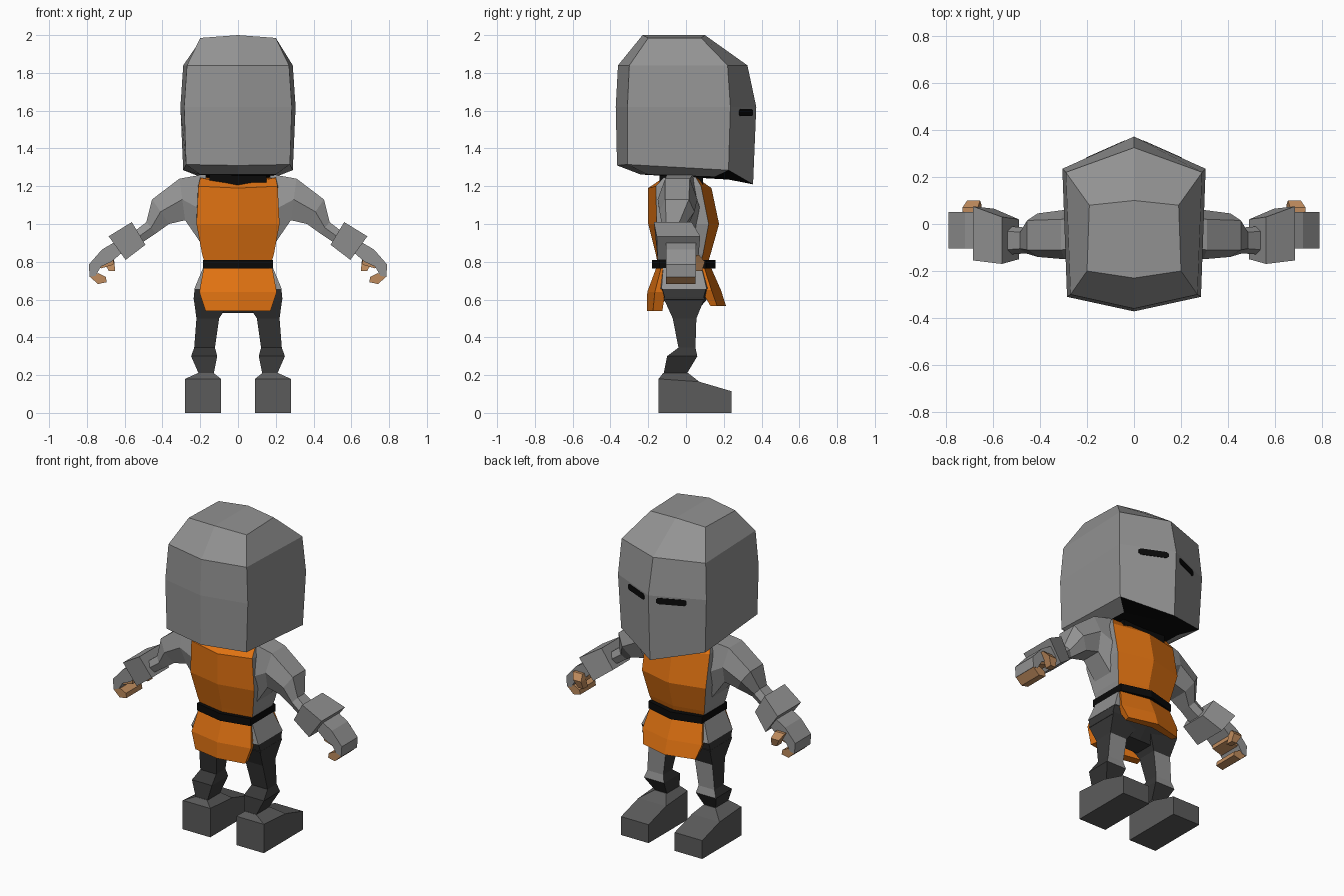
import bpy, bmesh
from mathutils import Vector

cube = bpy.data.objects.get("Cube")
if cube:
    bpy.data.objects.remove(cube, do_unlink=True)


def material(name, r, g, b):
    m = bpy.data.materials.new(name)
    m.use_nodes = True
    m.diffuse_color = (r, g, b, 1)
    m.node_tree.nodes["Principled BSDF"].inputs["Base Color"].default_value = (r, g, b, 1)
    return m


STEEL = material("steel", .29, .29, .29)
ORANGE = material("orange cloth", .75, .17, .006)
BLACK = material("black", .003, .003, .003)
DARK = material("dark cloth", .038, .038, .038)
BOOT = material("boot grey", .105, .105, .105)
SKIN = material("skin", .52, .26, .11)


def loft(name, rings, mats, rule=None, mirror=False):
    """Bridge equal rings of points, cap both ends, colour faces by rule."""
    bm = bmesh.new()
    loops = [[bm.verts.new(p) for p in ring] for ring in rings]
    n = len(loops[0])
    for a, b in zip(loops, loops[1:]):
        for i in range(n):
            j = (i + 1) % n
            bm.faces.new((a[i], a[j], b[j], b[i]))
    for cap in (loops[0], loops[-1]):
        if n == 6:
            bm.faces.new(cap[:4])
            bm.faces.new(cap[3:] + cap[:1])
        else:
            bm.faces.new(cap)
    bmesh.ops.recalc_face_normals(bm, faces=bm.faces)
    if rule:
        for f in bm.faces:
            f.material_index = rule(f.normal, f.calc_center_median())
    me = bpy.data.meshes.new(name)
    bm.to_mesh(me)
    bm.free()
    for m in mats:
        me.materials.append(m)
    ob = bpy.data.objects.new(name, me)
    bpy.context.collection.objects.link(ob)
    if mirror:
        mod = ob.modifiers.new("mirror", "MIRROR")
        mod.use_mirror_merge = False
    return ob


def hexagon(xf, xb, yf, ycf, ycb, yb, zf, zcf=None, zcb=None, zb=None):
    """Symmetric ring: front middle, front corners, back corners, back middle."""
    zcf, zcb, zb = (zf if z is None else z for z in (zcf, zcb, zb))
    return [(0, yf, zf), (xf, ycf, zcf), (xb, ycb, zcb),
            (0, yb, zb), (-xb, ycb, zcb), (-xf, ycf, zcf)]


def rect(x0, x1, y0, y1, z):
    return [(x0, y0, z), (x1, y0, z), (x1, y1, z), (x0, y1, z)]


def limb(top, bottom, y0, y1, inset):
    """Slanted six-sided limb ring between a top and a bottom (x, z) point."""
    (tx, tz), (bx, bz) = top, bottom
    mx, mz = (tx + bx) / 2, (tz + bz) / 2
    return [(tx, y0 + inset, tz), (mx, y0, mz), (bx, y0 + inset, bz),
            (bx, y1 - inset, bz), (mx, y1, mz), (tx, y1 - inset, tz)]


def extrude_y(profile, y0, y1):
    return [[(x, y, z) for x, z in profile] for y in (y0, y1)]


# Helmet, with the dark neck opening under it
rim = hexagon(.20, .20, .23, .15, -.20, -.24, 1.235, 1.25, 1.262, 1.262)
loft("helmet", [
    rim,
    hexagon(.29, .275, .355, .225, -.31, -.365, 1.21, 1.285, 1.315, 1.31),
    hexagon(.305, .285, .372, .235, -.31, -.372, 1.62),
    hexagon(.29, .27, .325, .22, -.30, -.36, 1.84),
    hexagon(.19, .20, .10, .08, -.20, -.23, 2.0, 1.985, 1.985, 2.0),
], [STEEL, BLACK], lambda n, c: int(c.z < 1.27 and n.z < -.9))
loft("neck", [rect(-.15, .15, -.14, .09, z) for z in (1.18, 1.27)], [BLACK])

# Eye slits lying on the two front planes of the helmet
start, end = Vector((0, .369, 1.59)), Vector((.304, .234, 1.59))
along = end - start
out = Vector((-along.y, along.x, 0)).normalized()
slit = [(.13, .010), (.17, .019), (.62, .019), (.66, .010),
        (.66, -.010), (.62, -.019), (.17, -.019), (.13, -.010)]
loft("eye_slits", [[start + along * t + Vector((0, 0, h)) + out * d for t, h in slit]
                   for d in (-.003, .004)], [BLACK], mirror=True)

# Torso: cloth in front and behind, steel at the sides
loft("torso", [
    hexagon(.175, .175, .115, .075, -.115, -.15, .79),
    hexagon(.19, .19, .13, .09, -.125, -.16, .84),
    hexagon(.22, .22, .175, .12, -.155, -.20, 1.0),
    hexagon(.22, .21, .135, .08, -.16, -.20, 1.19, 1.20, 1.20, 1.19),
    hexagon(.20, .20, .07, .05, -.12, -.15, 1.235, 1.25, 1.245, 1.205),
], [ORANGE, STEEL], lambda n, c: int(abs(n.x) > .75))

# Belt
loft("belt", [hexagon(.185, .185, .155, .105, -.14, -.18, z) for z in (.765, .81)], [BLACK])

# Hips and pelvis
loft("hips", [
    hexagon(.18, .18, .11, .08, -.12, -.14, .78),
    hexagon(.232, .232, .15, .11, -.13, -.16, .655),
], [STEEL])
loft("pelvis", [
    hexagon(.23, .23, .14, .105, -.125, -.15, .655),
    hexagon(.235, .235, .11, .09, -.11, -.12, .60),
    hexagon(.14, .14, .05, .05, -.07, -.07, .53),
], [DARK])

# Tunic flaps
loft("front_flap", [
    hexagon(.18, .17, .13, .095, .04, .07, .775),
    hexagon(.205, .19, .185, .135, .08, .12, .65),
    hexagon(.18, .17, .212, .165, .13, .16, .565),
], [ORANGE])
loft("back_flap", [
    hexagon(.17, .18, -.09, -.06, -.13, -.155, .775),
    hexagon(.19, .205, -.15, -.11, -.165, -.205, .64),
    hexagon(.16, .172, -.155, -.125, -.175, -.207, .54),
], [ORANGE])

# Legs with steel shin fronts
loft("legs", [
    rect(.03, .235, -.12, .10, .61),
    rect(.10, .22, -.07, .055, .50),
    rect(.122, .232, -.04, .05, .345),
    rect(.11, .248, -.10, .06, .30),
    rect(.13, .205, -.12, 0, .20),
], [DARK, STEEL], lambda n, c: int(n.y > .6 and .3 < c.z < .48), mirror=True)

# Boots with a tapered ankle
side = [(-.145, 0), (.24, 0), (.24, .115), (.07, .165), (-.145, .18)]
loft("boots", [[(x, y, z) for y, z in side] for x in (.09, .28)], [BOOT], mirror=True)
ankle = rect(.09, .28, -.145, .07, .18)
ankle[2:] = [(x, y, .165) for x, y, z in ankle[2:]]
loft("ankles", [ankle, rect(.13, .21, -.12, .01, .212)], [BOOT], mirror=True)

# Upper arms and elbows
loft("upper_arms", [
    limb((.17, 1.265), (.17, .86), -.14, .08, .04),
    limb((.31, 1.24), (.28, 1.02), -.15, .06, .04),
    limb((.455, 1.13), (.365, 1.0), -.14, .045, .03),
    limb((.485, 1.01), (.435, .95), -.125, -.015, .02),
    limb((.55, .96), (.51, .90), -.13, -.01, .02),
], [STEEL], mirror=True)

# Flared cuffs
loft("cuffs", [
    [(.562, -.17, 1.01), (.49, -.15, .89), (.49, .02, .89), (.562, .03, 1.01)],
    [(.685, -.155, .935), (.595, -.15, .81), (.595, .065, .81), (.685, .075, .935)],
], [STEEL], mirror=True)

# Gauntlets, bare curled fingers and thumbs
back_of_hand = [(.60, .86), (.66, .90), (.72, .865), (.79, .785), (.785, .72),
                (.755, .725), (.725, .775), (.67, .80)]
loft("gauntlets", extrude_y(back_of_hand, -.105, .052), [STEEL], mirror=True)
fingers = [(.785, .722), (.742, .682), (.695, .692), (.70, .72), (.74, .74)]
loft("fingers", extrude_y(fingers, -.105, .05), [SKIN], mirror=True)
loft("palms", extrude_y([(.66, .81), (.735, .785), (.725, .765), (.66, .785)], -.095, .045),
     [SKIN], mirror=True)
loft("thumbs", [
    rect(.665, .73, .03, .07, .835),
    rect(.655, .71, .05, .10, .80),
    rect(.65, .685, .04, .085, .752),
], [SKIN], mirror=True)
